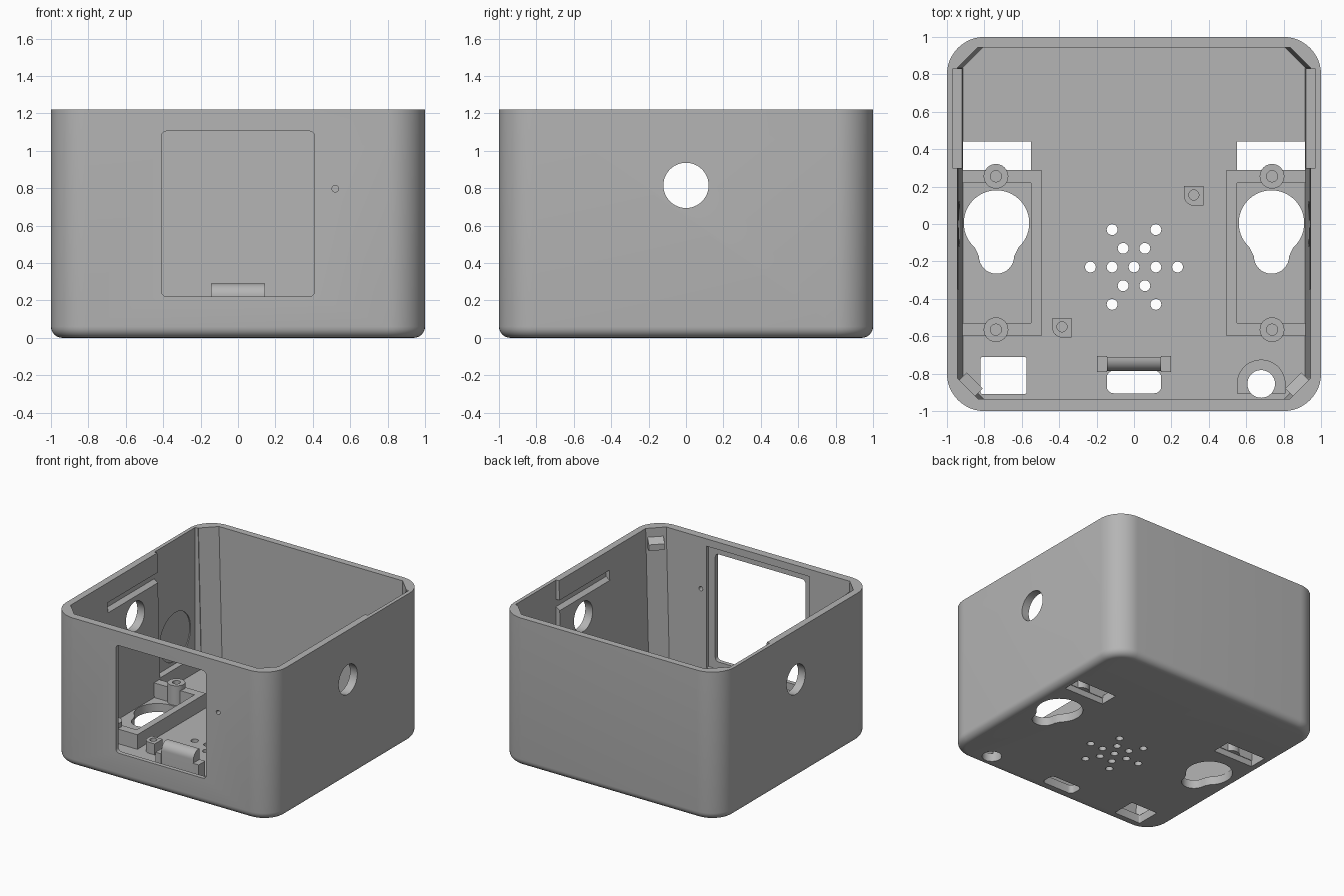
import bpy, bmesh
from math import sin, cos, pi, radians
from mathutils import Matrix

cube = bpy.data.objects.get("Cube")
if cube:
    bpy.data.objects.remove(cube)

mat = bpy.data.materials.new("plain grey")
mat.use_nodes = True
GREY = (0.46, 0.46, 0.46, 1)
mat.diffuse_color = GREY
mat.node_tree.nodes["Principled BSDF"].inputs["Base Color"].default_value = GREY


def loft(name, rings):
    """Closed solid through matching rings of 3D points."""
    bm = bmesh.new()
    loops = [[bm.verts.new(p) for p in ring] for ring in rings]
    n = len(loops[0])
    bm.faces.new(loops[0])
    bm.faces.new(loops[-1])
    for a, b in zip(loops, loops[1:]):
        for i in range(n):
            j = (i + 1) % n
            bm.faces.new((a[i], a[j], b[j], b[i]))
    bmesh.ops.recalc_face_normals(bm, faces=bm.faces)
    mesh = bpy.data.meshes.new(name)
    bm.to_mesh(mesh)
    bm.free()
    mesh.materials.append(mat)
    ob = bpy.data.objects.new(name, mesh)
    bpy.context.collection.objects.link(ob)
    return ob


def prism(name, pts, lo, hi, axis="z"):
    """Extrude a flat outline along an axis."""
    place = {"x": lambda a, b, d: (d, a, b),
             "y": lambda a, b, d: (a, d, b),
             "z": lambda a, b, d: (a, b, d)}[axis]
    return loft(name, [[place(a, b, d) for a, b in pts] for d in (lo, hi)])


def arc(cx, cy, r, start, end, n):
    return [(cx + r * cos(radians(start + (end - start) * i / n)),
             cy + r * sin(radians(start + (end - start) * i / n))) for i in range(n + 1)]


def circle(cx, cy, r, n=32):
    return arc(cx, cy, r, 0, 360, n)[:-1]


def rect(x0, x1, y0, y1, r=0, n=5):
    if not r:
        return [(x0, y0), (x1, y0), (x1, y1), (x0, y1)]
    return (arc(x1 - r, y1 - r, r, 0, 90, n) + arc(x0 + r, y1 - r, r, 90, 180, n)
            + arc(x0 + r, y0 + r, r, 180, 270, n) + arc(x1 - r, y0 + r, r, 270, 360, n))


def cut(ob, cutters, keep=False):
    """Subtract cutters from an object and bake the result."""
    for c in cutters:
        c.hide_render = True
        mod = ob.modifiers.new("cut", "BOOLEAN")
        mod.operation, mod.solver, mod.object = "DIFFERENCE", "EXACT", c
    bpy.context.view_layer.update()
    deps = bpy.context.evaluated_depsgraph_get()
    mesh = bpy.data.meshes.new_from_object(ob.evaluated_get(deps))
    ob.modifiers.clear()
    ob.data = mesh
    if not keep:
        for c in cutters:
            bpy.data.objects.remove(c)


H, FLOOR, FILLET = 1.22, 0.07, 0.06

# Outer case with a rounded lower edge
rings = []
for i in range(7):
    a = i / 6 * pi / 2
    s = 1 - FILLET * (1 - sin(a))
    rings.append([(x, y, FILLET * (1 - cos(a)))
                  for x, y in rect(-s, s, -s, s, 0.2 - 1 + s, 12)])
rings.append([(x, y, H) for x, y in rect(-1, 1, -1, 1, 0.2, 12)])
case = loft("case", rings)


# Cavity with chamfered corners and slightly drafted side walls
def cavity_ring(w, z):
    c, f, b = 0.11, -0.935, 0.945
    return [(x, y, z) for x, y in (
        (w - c, f), (w, f + c), (w, b - c), (w - c, b),
        (c - w, b), (-w, b - c), (-w, f + c), (c - w, f))]


cut(case, [loft("cavity", [cavity_ring(0.915, FLOOR), cavity_ring(0.945, H + 0.03)])])

cutters = [
    # Front window, its inner pocket and the pinhole
    prism("window", rect(-0.41, 0.41, 0.22, 1.105, 0.03), -1.1, -0.9, "y"),
    prism("window_pocket", rect(-0.47, 0.47, 0.16, 1.16), -0.965, -0.9, "y"),
    prism("pinhole", circle(0.52, 0.797, 0.018, 16), -1.1, -0.9, "y"),
    # Round cable holes through both sides
    prism("side_hole", circle(0, 0.815, 0.121, 48), -1.1, 1.1, "x"),
    # Floor openings at the front
    prism("square_opening", rect(-0.82, -0.575, -0.91, -0.71, 0.012), -0.1, 0.2),
    prism("clip_opening", rect(-0.145, 0.145, -0.905, -0.785, 0.035), -0.1, 0.2),
    prism("round_opening", circle(0.68, -0.855, 0.074), -0.1, 0.2),
]
for s in (-1, 1):
    lo, hi = sorted((s * 0.55, s * 0.915))
    cutters.append(prism("rear_slot", rect(lo, hi, 0.285, 0.44), -0.1, 0.2))
    keyhole = arc(s * 0.735, 0.005, 0.175, -48, 228, 40) + arc(s * 0.735, -0.172, 0.094, 180, 360, 16)
    cutters.append(prism("keyhole", keyhole, -0.1, 0.2))
    # Wall recess towards the rear and snap groove below the rim
    lo, hi = sorted((s * 0.9, s * 0.97))
    cutters.append(prism("wall_recess", rect(0.3, 0.83, 0.2, H + 0.1), lo, hi, "x"))
    cutters.append(prism("snap_groove", [(s * 0.9, 0.95), (s * 0.972, 1.0), (s * 0.972, 1.06),
                                         (s * 0.9, 1.06)], -0.35, 0.301, "y"))
# Shallow round pocket in one side recess
cutters.append(prism("round_pocket", circle(0.57, 0.42, 0.2, 40), -0.978, -0.95, "x"))
# Speaker grille: rows of holes
for row, y in enumerate((-0.43, -0.33, -0.23, -0.13, -0.03)):
    for x in ((-0.117, 0.117), (-0.058, 0.058), (-0.233, -0.117, 0, 0.117, 0.233))[min(row, 4 - row)]:
        cutters.append(prism("grille_hole", circle(x, y, 0.029, 20), -0.1, 0.2))
cut(case, cutters)

parts = [case]
BASE = FLOOR - 0.02

for s, side in ((-1, "right"), (1, "left")):
    # Three-sided mounting frame with two screw bosses
    pts = [(0.935, 0.29), (0.495, 0.29), (0.495, -0.6), (0.935, -0.6),
           (0.935, -0.53), (0.55, -0.53), (0.55, 0.22), (0.935, 0.22)]
    frame = prism(side + "_mounting_frame", [(s * x, y) for x, y in pts], BASE, 0.19)
    bosses = [prism(side + "_screw_boss", circle(s * 0.738, y, 0.066), BASE, 0.23)
              for y in (0.255, -0.565)]
    holes = [prism("screw_hole", circle(s * 0.738, y, 0.03, 20), 0.1, 0.4)
             for y in (0.255, -0.565)]
    for boss in bosses:
        cut(boss, holes, keep=True)
    cut(frame, holes)
    parts += [frame] + bosses

    # Catch ridge across each front corner
    ridge = prism(side + "_corner_catch", [(-0.04, 1.06), (0.02, 1.06), (0.02, 1.15), (-0.04, 1.11)],
                  -0.06, 0.06, "x")
    ridge.data.transform(Matrix.Translation((s * 0.88, -0.865, 0))
                         @ Matrix.Rotation(s * pi / 4, 4, "Z") @ Matrix.Scale(-1, 4, (0, 1, 0)))
    ridge.data.flip_normals()
    parts.append(ridge)

# Small posts: square with one rounded corner
for name, cx, cy, s in (("front_post", -0.385, -0.555, -1), ("rear_post", 0.32, 0.15, -1)):
    outline = [(cx + 0.052, cy - 0.052), (cx + 0.052, cy + 0.052), (cx - 0.052, cy + 0.052)]
    post = prism(name, outline + arc(cx, cy, 0.052, 180, 270, 8), BASE, 0.16)
    cut(post, [prism("post_hole", circle(cx, cy + 0.005, 0.027, 20), 0.09, 0.3)])
    parts.append(post)

# Curved clip cover with a cheek on each end
parts.append(prism("clip_cover", [(-0.71, BASE), (-0.71, 0.29)]
                   + arc(-0.72, 0.225, 0.065, 90, 180, 10) + [(-0.785, BASE)], -0.145, 0.145, "x"))
for s in (-1, 1):
    lo, hi = sorted((s * 0.145, s * 0.197))
    parts.append(prism("clip_cheek", rect(-0.792, -0.707, BASE, 0.2), lo, hi, "x"))

# D-shaped collar around the round opening
collar = prism("round_collar", arc(0.68, -0.855, 0.13, 0, 180, 24)
               + [(0.55, -0.905), (0.81, -0.905)], BASE, 0.1)
cut(collar, [prism("collar_hole", circle(0.68, -0.855, 0.074), 0, 0.3)])
parts.append(collar)

# Smooth curved surfaces while keeping edges crisp
bpy.ops.object.select_all(action="DESELECT")
for ob in parts:
    ob.select_set(True)
bpy.context.view_layer.objects.active = case
bpy.ops.object.shade_smooth_by_angle(angle=radians(30))
